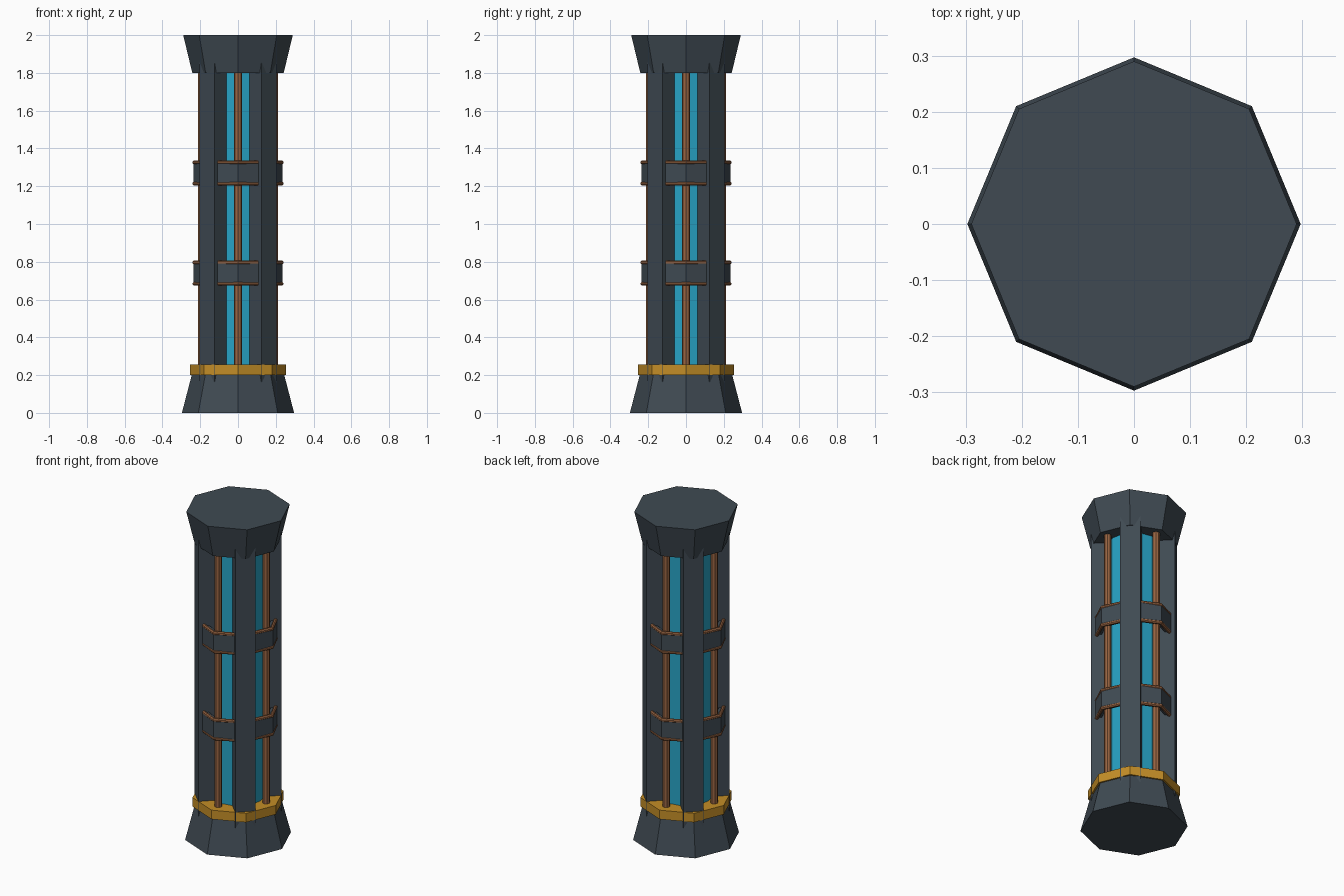
import bpy, bmesh
from math import cos, sin, pi
from mathutils import Matrix

if "Cube" in bpy.data.objects:
    bpy.data.objects.remove(bpy.data.objects["Cube"])


def material(name, rgb):
    m = bpy.data.materials.new(name)
    m.use_nodes = True
    m.diffuse_color = (*rgb, 1)
    m.node_tree.nodes["Principled BSDF"].inputs["Base Color"].default_value = (*rgb, 1)
    return m


GREY = material("slate grey", (0.05, 0.068, 0.085))
BLUE = material("glowing blue", (0.02, 0.36, 0.55))
COPPER = material("copper", (0.32, 0.13, 0.055))
YELLOW = material("warning yellow", (0.55, 0.27, 0.02))


def finish(name, bm, mat):
    bmesh.ops.recalc_face_normals(bm, faces=bm.faces)
    mesh = bpy.data.meshes.new(name)
    bm.to_mesh(mesh)
    bm.free()
    mesh.materials.append(mat)
    ob = bpy.data.objects.new(name, mesh)
    bpy.context.collection.objects.link(ob)
    return ob


def frustum(name, r0, r1, z0, z1, mat, sides=8, at=(0, 0)):
    bm = bmesh.new()
    bmesh.ops.create_cone(bm, cap_ends=True, segments=sides, radius1=r0, radius2=r1,
                          depth=z1 - z0,
                          matrix=Matrix.Translation((at[0], at[1], (z0 + z1) / 2)))
    return finish(name, bm, mat)


def ring(name, profile, mat, tuck=1.0):
    """Octagonal ring from a closed (radius, z) profile; tuck pulls in the diagonal corners."""
    bm = bmesh.new()
    loops = []
    for i in range(8):
        a, k = i * pi / 4, tuck if i % 2 else 1
        loops.append([bm.verts.new((r * k * cos(a), r * k * sin(a), z)) for r, z in profile])
    n = len(profile)
    for i in range(8):
        p, q = loops[i], loops[(i + 1) % 8]
        for j in range(n):
            bm.faces.new((p[j], q[j], q[(j + 1) % n], p[(j + 1) % n]))
    return finish(name, bm, mat)


# Flared end blocks and the collar above the base
frustum("base", 0.297, 0.245, 0, 0.2, GREY)
frustum("top_cap", 0.242, 0.29, 1.8, 2, GREY)
frustum("collar", 0.255, 0.255, 0.2, 0.255, YELLOW)

# Inner core
frustum("core", 0.152, 0.152, 0.2, 1.85, BLUE, sides=16)

# Diagonal pillars and the pipes between them
for i, side in enumerate(("back_left", "back_right", "front_right", "front_left")):
    bm = bmesh.new()
    bmesh.ops.create_cube(bm, size=1, matrix=Matrix.Rotation(pi / 4 + i * pi / 2, 4, "Z")
                          @ Matrix.Translation((0.173, 0, 1.01))
                          @ Matrix.Diagonal((0.12, 0.113, 1.7, 1)))
    finish("pillar_" + side, bm, GREY)

for i, side in enumerate(("left", "back", "right", "front")):
    a = i * pi / 2
    frustum("pipe_" + side, 0.021, 0.021, 0.22, 1.83, COPPER,
            at=(0.19 * cos(a), 0.19 * sin(a)))

# Two bands, each edged with copper tubes
for label, z in (("lower", 0.74), ("upper", 1.27)):
    ring(label + "_band", [(0.2, z - 0.055), (0.236, z - 0.055),
                           (0.236, z + 0.055), (0.2, z + 0.055)], GREY, tuck=0.98)
    for end, s in (("bottom", -1), ("top", 1)):
        tube = [(0.23 + 0.011 * cos(j * pi / 4 + pi / 8),
                 z + s * 0.056 + 0.011 * sin(j * pi / 4 + pi / 8)) for j in range(8)]
        ring(f"{label}_band_{end}_tube", tube, COPPER, tuck=0.96)
